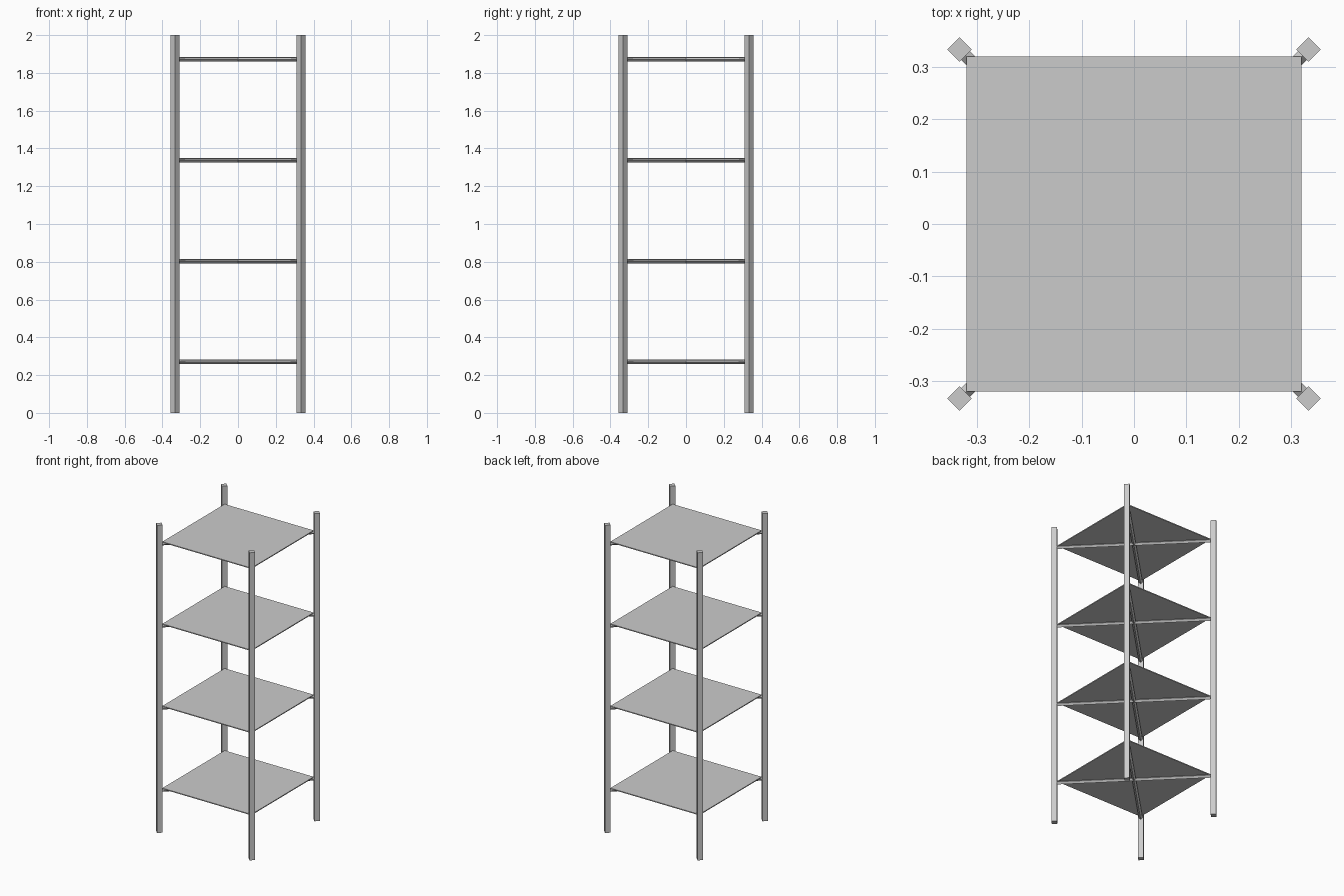
import bpy
from math import pi, sqrt

if "Cube" in bpy.data.objects:
    bpy.data.objects.remove(bpy.data.objects["Cube"])

P = 0.333                      # post centre offset
LEVELS = [0.282 + 0.534 * i for i in range(4)]   # shelf top heights


def box(name, size, loc, turn=0.0):
    bpy.ops.mesh.primitive_cube_add(size=1, location=loc, rotation=(0, 0, turn))
    ob = bpy.context.object
    ob.name = name
    ob.scale = size
    return ob


def rod(name, length, radius, loc, turn):
    # four-sided rod lying flat along the given direction
    bpy.ops.mesh.primitive_cylinder_add(vertices=4, radius=radius, depth=length,
                                        location=loc, rotation=(0, pi / 2, turn))
    bpy.context.object.name = name


# corner posts, turned to face the centre
for sx in (-1, 1):
    for sy in (-1, 1):
        box("corner_post", (0.033, 0.033, 2), (sx * P, sy * P, 1), pi / 4)

# shelf panels with crossed diagonal braces below
for z in LEVELS:
    box("shelf_panel", (0.64, 0.64, 0.006), (0, 0, z - 0.003))
    for turn in (pi / 4, -pi / 4):
        rod("diagonal_brace", 2 * P * sqrt(2), 0.0115, (0, 0, z - 0.0125), turn)
